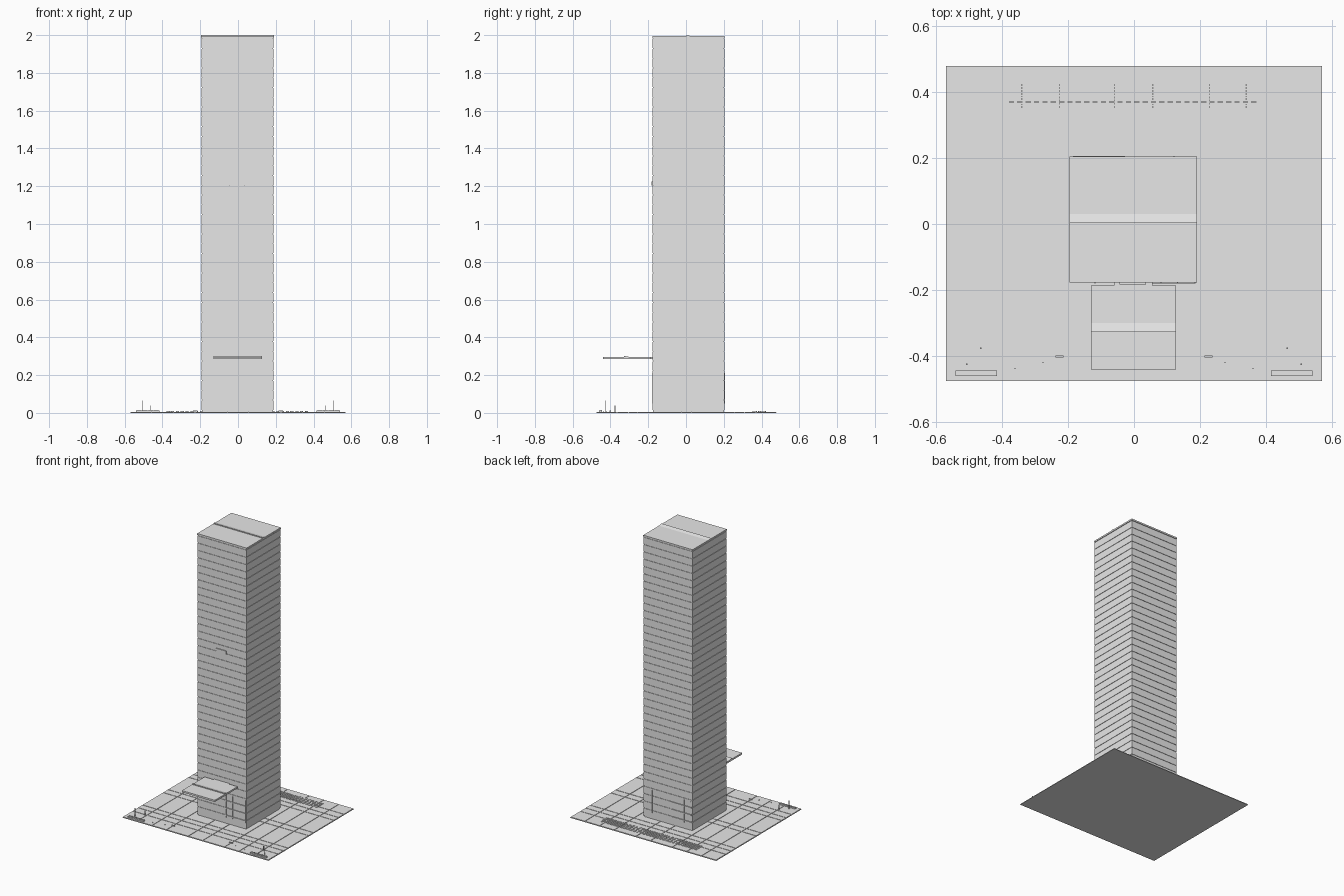
import bpy
import bmesh

old = bpy.data.objects.get("Cube")
if old:
    bpy.data.objects.remove(old, do_unlink=True)

grey = bpy.data.materials.new("light_grey")
grey.use_nodes = True
colour = (0.8, 0.8, 0.8, 1)
grey.diffuse_color = colour
grey.node_tree.nodes["Principled BSDF"].inputs["Base Color"].default_value = colour


def finish(name, bm):
    bmesh.ops.recalc_face_normals(bm, faces=bm.faces)
    mesh = bpy.data.meshes.new(name)
    bm.to_mesh(mesh)
    bm.free()
    mesh.materials.append(grey)
    obj = bpy.data.objects.new(name, mesh)
    bpy.context.collection.objects.link(obj)
    return obj


def boxes(name, spans):
    """One object from boxes given as (x range, y range, z range)."""
    bm = bmesh.new()
    for span in spans:
        verts = bmesh.ops.create_cube(bm, size=1)["verts"]
        for v in verts:
            v.co = [lo + (c + 0.5) * (hi - lo) for c, (lo, hi) in zip(v.co, span)]
    return finish(name, bm)


def extrude_x(name, profile, x0, x1):
    """Solid from a (y, z) profile swept along x."""
    bm = bmesh.new()
    face = bm.faces.new([bm.verts.new((x0, y, z)) for y, z in profile])
    new = bmesh.ops.extrude_face_region(bm, geom=[face])["geom"]
    for v in new:
        if isinstance(v, bmesh.types.BMVert):
            v.co.x = x1
    return finish(name, bm)


def folded_slab(name, xs, ys, zs, fold, width, rise):
    """Flat slab with a low wedge running across its top."""
    (y0, y1), (z0, z1) = ys, zs
    profile = [(y0, z0), (y1, z0), (y1, z1), (fold + width, z1),
               (fold, z1 + rise), (fold, z1), (y0, z1)]
    return extrude_x(name, profile, *xs)


def between(cuts, gap):
    """Ranges left between cut lines."""
    return [(a + gap / 2, b - gap / 2) for a, b in zip(cuts, cuts[1:])]


# Plaza slab with paving joints
PX, PY0, PY1 = 0.57, -0.475, 0.478
boxes("plaza_base", [((-PX, PX), (PY0, PY1), (0, 0.003))])
half = [0.057, 0.227, 0.34, 0.456, PX]
x_cuts = [-x for x in reversed(half)] + half
y_cuts = [PY0, -0.365, -0.305, -0.255, -0.025, 0.03, 0.258, 0.31, 0.37, PY1]
boxes("plaza_paving", [(x, y, (0.002, 0.006))
                       for x in between(x_cuts, 0.004) for y in between(y_cuts, 0.004)])

# Tower: inset core wrapped by floor bands
TX, TY = (-0.193, 0.189), (-0.177, 0.203)
inset = 0.003
boxes("tower_core", [((TX[0] + inset, TX[1] - inset),
                      (TY[0] + inset, TY[1] - inset), (0.004, 1.985))])
FIRST, STEP = 0.068, 0.0517
joints = [0.013] + [FIRST + STEP * i for i in range(38)]
boxes("floor_bands", [(TX, TY, z) for z in between(joints, 0.004)])

# Roof with its central fold
folded_slab("roof", (-0.195, 0.191), (-0.177, 0.205), (1.983, 1.994), 0.003, 0.027, 0.006)

# Entrance canopy and its link to the tower
folded_slab("canopy", (-0.13, 0.127), (-0.44, -0.187), (0.284, 0.296), -0.327, 0.027, 0.006)
boxes("canopy_link", [((-0.06, 0.056), (-0.19, -0.175), (0.285, 0.295))])

# Plain plate on the front
boxes("front_plate", [((-0.044, 0.036), (-0.183, -0.176), (1.203, 1.226))])

# Lobby window bars, turned half round for the back
bars = []
for side in (1, -1):
    y_face = TY[0] if side == 1 else TY[1]
    ys = sorted((y_face - side * 0.003, y_face + side * 0.001))
    for i in range(3):
        z = FIRST + STEP * i
        bars.append((sorted((side * 0.03, side * 0.185)), ys, (z - 0.008, z - 0.002)))
    for x in (-0.12, 0.03, 0.08, 0.13, 0.183):
        bars.append((sorted((side * x, side * x + 0.003)), ys, (0.05, 0.21)))
boxes("lobby_window_bars", bars)

# Rear grating: rows of small slats
slats = []
for col in range(30):
    x = -0.371 + col * 0.0253
    for row in range(8):
        y = 0.352 + row * 0.0095
        slats.append(((x - 0.008, x + 0.008), (y, y + 0.006), (0.005, 0.009)))
boxes("rear_grating", slats)

# Plaza furniture, repeated on both sides
for side, label in ((1, "left"), (-1, "right")):
    def around(x, w):
        return (side * x - w, side * x + w)

    boxes(label + "_planter", [(around(0.478, 0.063), (-0.46, -0.444), (0.005, 0.012))])
    boxes(label + "_planter_blocks",
          [(around(0.432 + i * 0.031, 0.012), (-0.458, -0.446), (0.011, 0.016))
           for i in range(4)])
    boxes(label + "_tall_post", [(around(0.507, 0.002), (-0.427, -0.423), (0.005, 0.066))])
    boxes(label + "_short_post", [(around(0.464, 0.002), (-0.378, -0.374), (0.005, 0.04))])
    boxes(label + "_bench", [(around(0.226, 0.012), (-0.404, -0.398), (0.005, 0.012))])
    boxes(label + "_bollards", [(around(x, 0.0015), (y - 0.0015, y + 0.0015), (0.005, 0.011))
                                for x, y in ((0.36, -0.437), (0.276, -0.42))])
